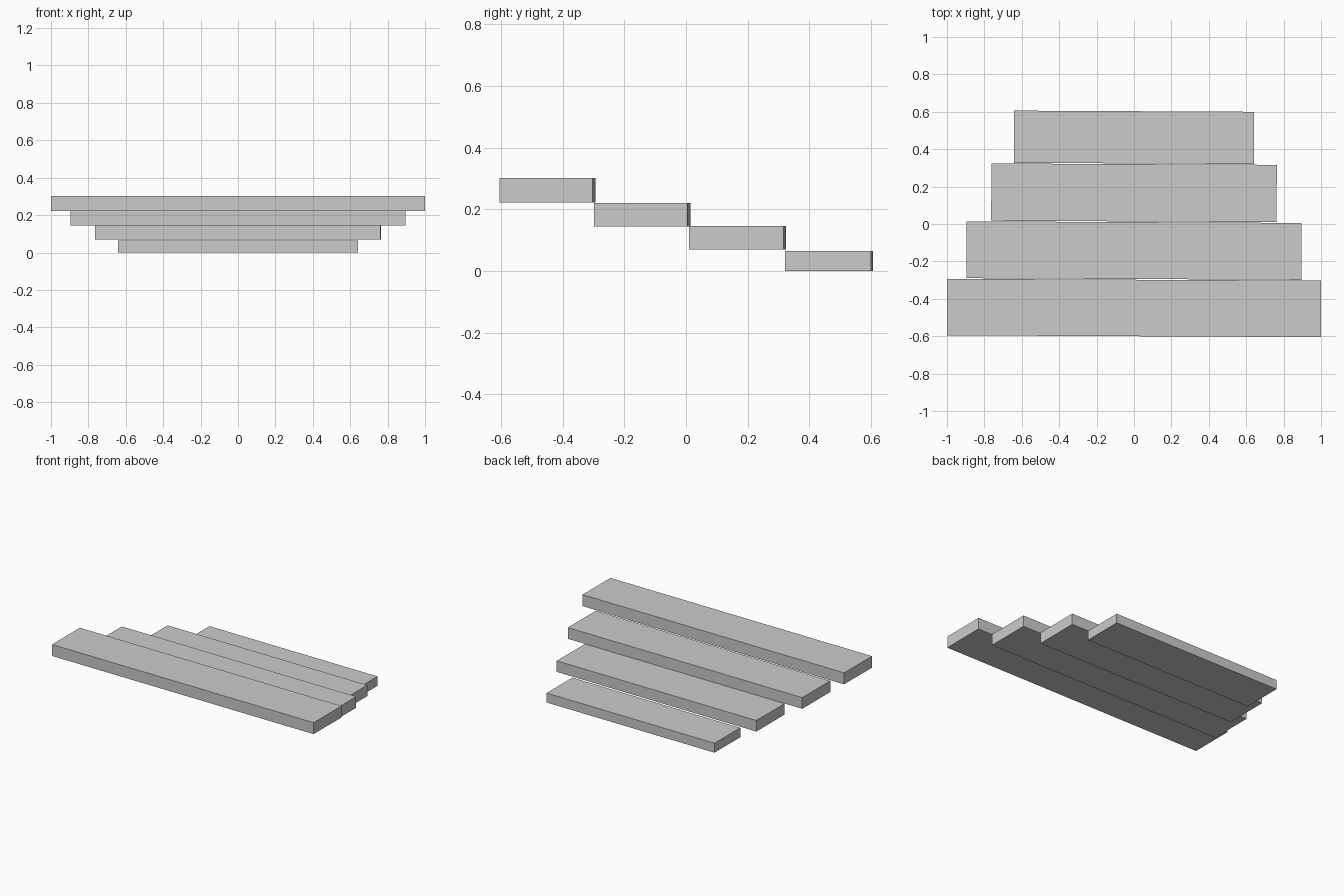
import bpy
import math

if "Cube" in bpy.data.objects:
    bpy.data.objects.remove(bpy.data.objects["Cube"])

# name, length, y front/back (mid-plane), z bottom/top
STEPS = [
    ("top_step",    2.000, -0.600, -0.298, 0.223, 0.302),
    ("upper_step",  1.792, -0.294,  0.010, 0.144, 0.221),
    ("lower_step",  1.526,  0.014,  0.320, 0.070, 0.146),
    ("bottom_step", 1.284,  0.324,  0.603, 0.000, 0.065),
]
YAW = math.radians(-0.28)  # planks sit very slightly turned


def plank(name, length, y0, y1, z0, z1):
    bpy.ops.mesh.primitive_cube_add(
        size=1,
        location=(0, (y0 + y1) / 2, (z0 + z1) / 2),
        rotation=(0, 0, YAW))
    ob = bpy.context.object
    ob.name = name
    ob.scale = (length, y1 - y0, z1 - z0)
    bpy.ops.object.transform_apply(location=False, rotation=True, scale=True)


# Staircase of four planks, widest at the top front
for step in STEPS:
    plank(*step)
